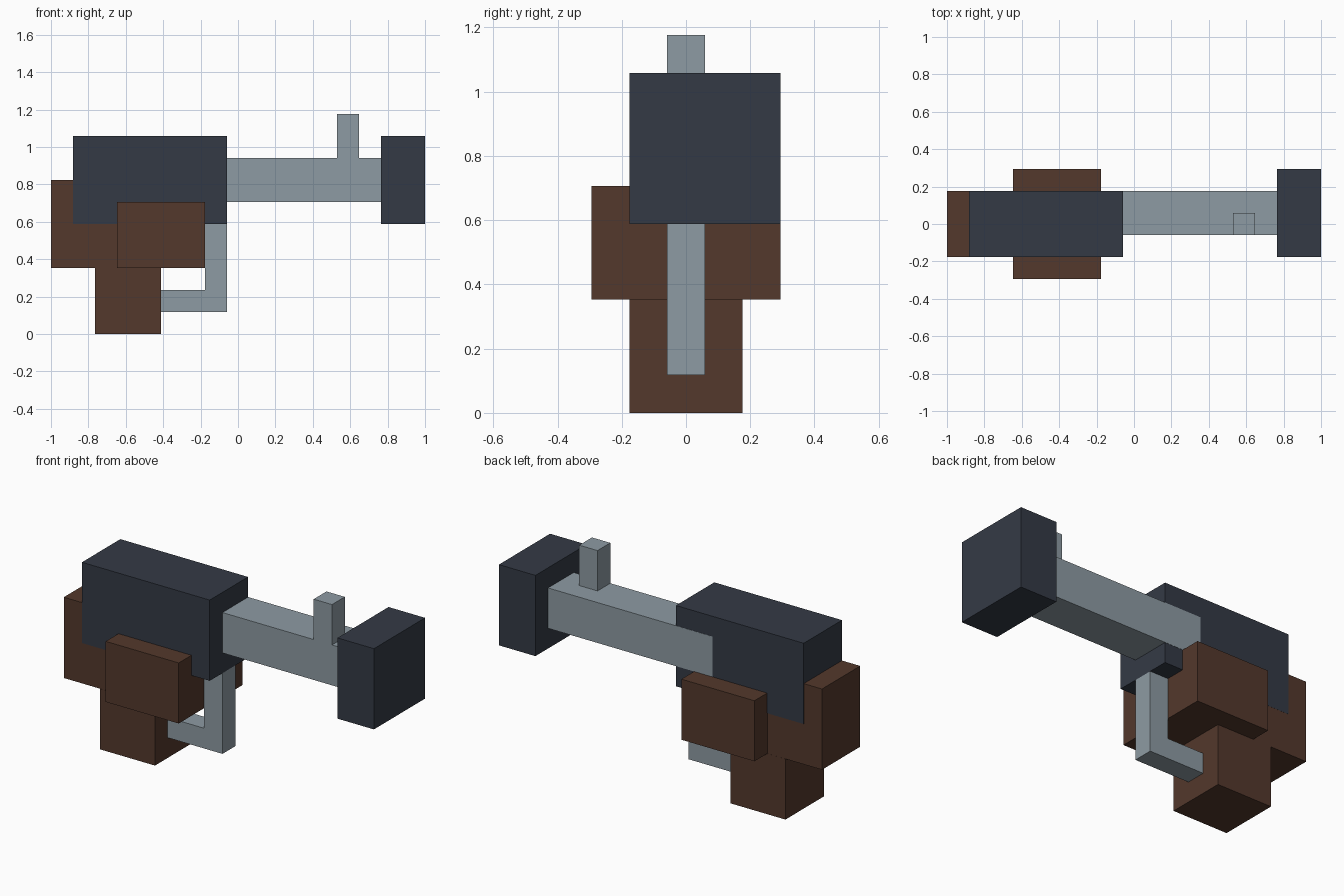
import bpy
import bmesh
from mathutils import Vector

cube = bpy.data.objects.get("Cube")
if cube:
    bpy.data.objects.remove(cube, do_unlink=True)

UNIT = 1 / 17  # every part sits on a grid of this step


def material(name, color):
    mat = bpy.data.materials.new(name)
    mat.use_nodes = True
    mat.diffuse_color = (*color, 1)
    bsdf = next(n for n in mat.node_tree.nodes if n.type == 'BSDF_PRINCIPLED')
    bsdf.inputs["Base Color"].default_value = (*color, 1)
    return mat


def block(name, mat, x, y, z):
    """Box spanning the given ranges, in grid steps."""
    low, high = (Vector(c) * UNIT for c in zip(x, y, z))
    size = high - low
    bm = bmesh.new()
    bmesh.ops.create_cube(bm, size=1)
    bmesh.ops.scale(bm, vec=size, verts=bm.verts)
    mesh = bpy.data.meshes.new(name)
    bm.to_mesh(mesh)
    bm.free()
    mesh.materials.append(mat)
    obj = bpy.data.objects.new(name, mesh)
    obj.location = (low + high) / 2
    bpy.context.collection.objects.link(obj)
    return obj


dark = material("dark slate", (0.034, 0.042, 0.060))
wood = material("brown wood", (0.087, 0.040, 0.025))
steel = material("grey steel", (0.270, 0.328, 0.366))

# Dark body and muzzle
block("receiver", dark, (-15, -1), (-3, 3), (10, 18))
block("muzzle", dark, (13, 17), (-3, 5), (10, 18))

# Wooden stock, side grips and handle
block("stock", wood, (-17, -7), (-2.99, 2.99), (6, 14))
block("side_grips", wood, (-11, -3), (-5, 5), (6, 12))
block("handle", wood, (-13, -7), (-3, 3), (0, 6))

# Steel barrel, lying just proud of the receiver side, and its sight
block("barrel", steel, (-5, 13), (-1, 3.02), (12, 16))
block("front_sight", steel, (9, 11), (-1, 1), (16, 20))

# Trigger guard
block("guard_post", steel, (-3, -1), (-1, 1), (2, 10))
block("guard_bar", steel, (-7, -3), (-1, 1), (2, 4))
